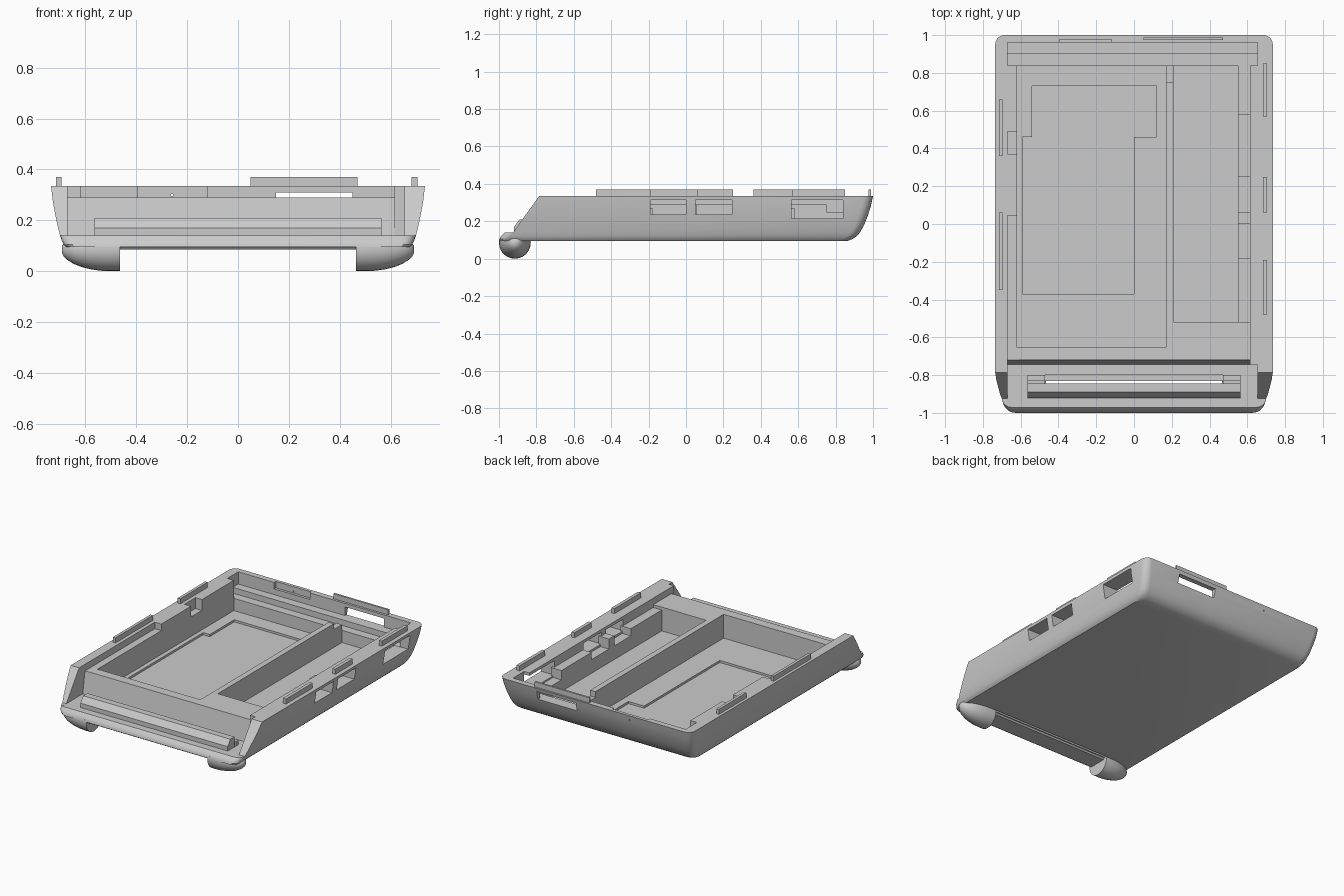
import bpy, bmesh, math

cube = bpy.data.objects.get("Cube")
if cube:
    bpy.data.objects.remove(cube)

grey = bpy.data.materials.new("plain grey")
grey.use_nodes = True
colour = (0.6, 0.6, 0.6, 1)
grey.diffuse_color = colour
grey.node_tree.nodes["Principled BSDF"].inputs["Base Color"].default_value = colour


def make(name, bm):
    bmesh.ops.recalc_face_normals(bm, faces=bm.faces)
    mesh = bpy.data.meshes.new(name)
    bm.to_mesh(mesh)
    bm.free()
    mesh.materials.append(grey)
    ob = bpy.data.objects.new(name, mesh)
    bpy.context.scene.collection.objects.link(ob)
    return ob


def loft(name, rings):
    bm = bmesh.new()
    loops = [[bm.verts.new(p) for p in ring] for ring in rings]
    n = len(loops[0])
    for a, b in zip(loops, loops[1:]):
        for i in range(n):
            j = (i + 1) % n
            bm.faces.new((a[i], a[j], b[j], b[i]))
    bm.faces.new(loops[0])
    bm.faces.new(loops[-1])
    return make(name, bm)


def prism(name, x0, x1, profile):
    """Extrude a (y, z) profile along x."""
    return loft(name, [[(x, y, z) for y, z in profile] for x in (x0, x1)])


def box(name, x0, x1, y0, y1, z0, z1):
    return prism(name, x0, x1, [(y0, z0), (y1, z0), (y1, z1), (y0, z1)])


def smooth(ob, angle=30):
    bpy.ops.object.select_all(action="DESELECT")
    ob.select_set(True)
    bpy.context.view_layer.objects.active = ob
    bpy.ops.object.shade_smooth_by_angle(angle=math.radians(angle))


def outline(z, half, front, back, radius):
    pts = []
    for k, (cx, cy) in enumerate([(half, back), (-half, back), (-half, front), (half, front)]):
        ox = cx - math.copysign(radius, cx)
        oy = cy - math.copysign(radius, cy)
        for s in range(6):
            a = math.pi / 2 * (k + s / 5)
            pts.append((ox + radius * math.cos(a), oy + radius * math.sin(a), z))
    return pts


# Tray shell, flaring towards the rim
levels = [(.095, .675, -1, .865), (.105, .685, -.998, .89), (.12, .693, -.99, .912),
          (.14, .70, -.97, .93), (.18, .71, -.97, .952), (.23, .72, -.97, .972),
          (.28, .729, -.97, .988), (.335, .735, -.97, 1)]
shell = loft("tray_shell", [outline(z, h, f, b, .05) for z, h, f, b in levels])

# Cutters: sloping front, bays, ledges, ports
TOP = .5
cutters = [
    prism("front_slope_cut", -1, 1, [(-1.2, .14), (-.925, .14), (-.785, .335),
                                     (-.757, .374), (-.757, TOP), (-1.2, TOP)]),
    prism("front_wall_cut", -.67, .615, [(-1.1, .1395), (-.745, .1395), (-.72, .29),
                                         (-.72, TOP), (-1.1, TOP)]),
    box("front_corner_cut", .6, .655, -1.1, -.746, .1395, TOP),
    box("upper_opening_cut", -.62, .615, -.8, .85, .29, TOP),
    box("left_bay_cut", -.62, .17, -.655, .84, .125, TOP),
    box("right_bay_cut", .21, .615, -.52, .84, .125, TOP),
    box("divider_notch_cut", .16, .22, .75, .84, .25, TOP),
    box("rear_low_step_cut", -.67, .655, .839, .90, .21, TOP),
    box("rear_high_step_cut", -.67, .655, .89, .96, .25, TOP),
    box("side_pocket_cut", -.67, -.61, .37, .49, .26, TOP),
    box("side_ledge_cut", -.67, -.61, -.76, .045, .2895, TOP),
    box("large_recess_cut", -.59, 0, -.37, .461, .11, .2),
    box("small_recess_cut", -.54, .12, .46, .73, .11, .2),
    box("rear_slot_cut", .15, .45, .94, 1.1, .25, .31),
    box("rear_recess_cut", -.395, -.12, .95, .978, .29, TOP),
    box("pinhole_cut", -.264, -.256, .94, 1.1, .295, .303),
    box("groove_cut", -.565, .565, -.845, -.80, .118, .2),
    box("through_slot_cut", -.47, .47, -.845, -.83, 0, .2),
]
for y0, y1, z0 in [(-.19, 0, .235), (.05, .245, .235), (.565, .84, .215)]:
    cutters.append(box("side_port_cut", .56, .9, y0, y1, z0, .315))

for c in cutters:
    mod = shell.modifiers.new(c.name, "BOOLEAN")
    mod.operation = "DIFFERENCE"
    mod.solver = "EXACT"
    mod.object = c
deps = bpy.context.evaluated_depsgraph_get()
cut_mesh = bpy.data.meshes.new_from_object(shell.evaluated_get(deps))
shell.modifiers.clear()
shell.data = cut_mesh
for c in cutters:
    bpy.data.objects.remove(c)
smooth(shell, 25)

# Stepped blocks along the port side, low in front of each port
for y0, y1, z in [(-.52, -.18, .27), (-.18, 0, .22), (0, .06, .29),
                  (.06, .25, .22), (.25, .58, .27), (.58, .84, .205)]:
    box("port_block", .55, .63, y0, y1, .11, z)

# Front ridge
prism("front_ridge", -.565, .565, [(-.92, .13), (-.92, .17), (-.89, .21),
                                   (-.845, .21), (-.845, .13)])
for x0, x1 in [(-.565, -.47), (.47, .565)]:
    box("groove_end", x0, x1, -.83, -.80, .11, .17)

# Locating tabs on the rim
for y0, y1 in [(-.35, .06), (.36, .66)]:
    box("left_rim_tab", -.715, -.695, y0, y1, .32, .37)
for y0, y1 in [(-.48, -.19), (.06, .25), (.57, .85)]:
    box("right_rim_tab", .682, .705, y0, y1, .32, .37)
box("rear_rim_tab", .05, .47, .975, .988, .32, .37)

# Rounded feet and the bar between them
for side in (1, -1):
    rings = []
    for x in [.465, .5, .54, .58, .615, .645, .67, .685, .693]:
        r = .085 * math.sqrt(1 - (max(x - .5, 0) / .195) ** 2)
        ring = []
        for s in range(24):
            a = math.tau * s / 24
            ring.append((side * x, -.915 + r * math.cos(a), min(.085 + r * math.sin(a), .11)))
        rings.append(ring)
    smooth(loft("foot", rings), 40)
prism("front_bar", -.47, .47, [(-.998, .1), (-.985, .085), (-.86, .085), (-.85, .1)])
